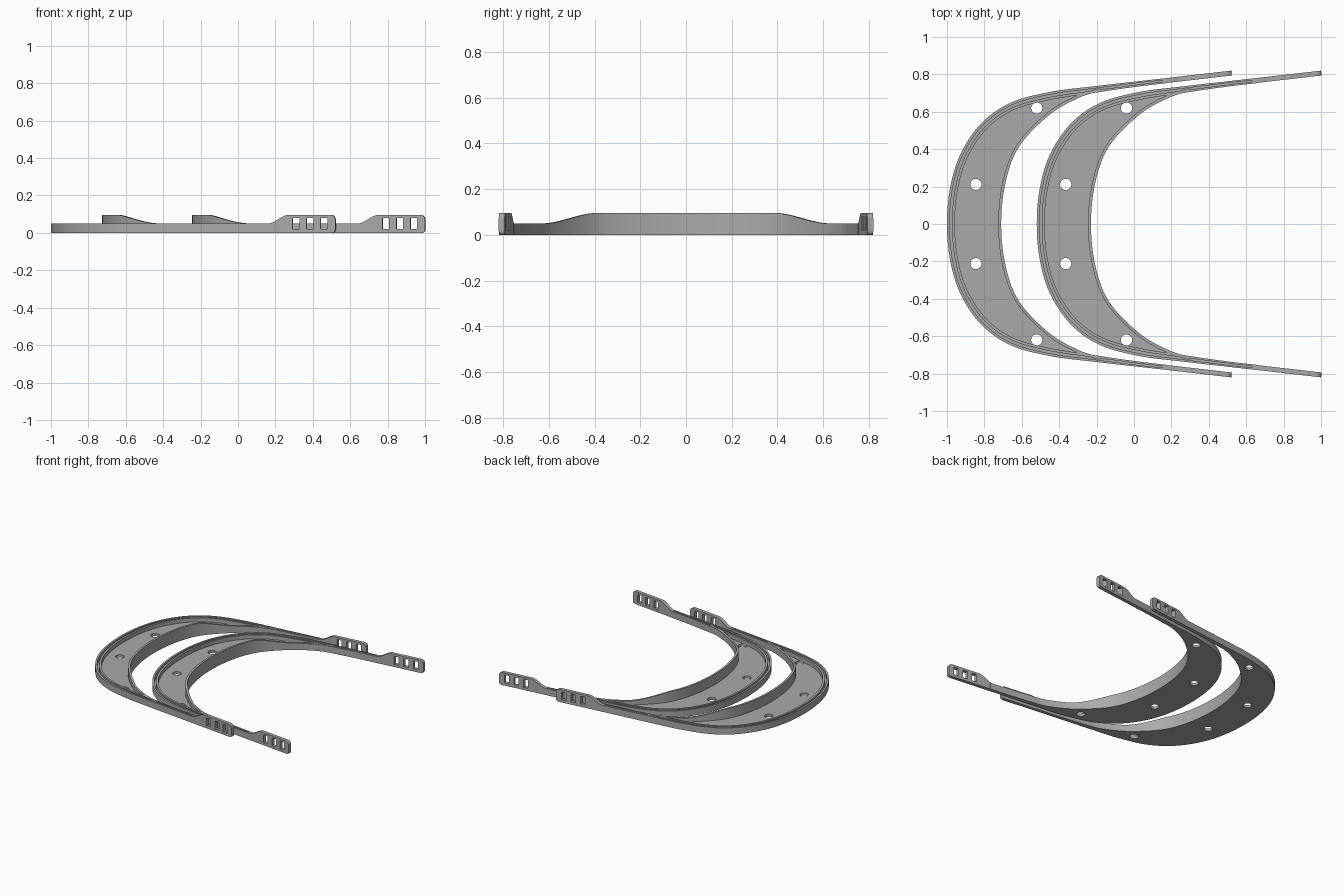
import bpy, bmesh, math
from mathutils import Vector

if "Cube" in bpy.data.objects:
    bpy.data.objects.remove(bpy.data.objects["Cube"])

grey = bpy.data.materials.new("grey plastic")
grey.use_nodes = True
COLOUR = (0.4, 0.4, 0.4, 1)
grey.diffuse_color = COLOUR
grey.node_tree.nodes["Principled BSDF"].inputs["Base Color"].default_value = COLOUR

SPACING = 0.48      # distance between the two nested frames
RIM, TALL, FLOOR = 0.05, 0.096, 0.02
ARM_START = 0.15


def ease(a, b, v):
    t = min(max((v - a) / (b - a), 0), 1)
    return t * t * (3 - 2 * t)


def spline(half, steps=10):
    """Smooth path through mirrored points, running from -y to +y."""
    pts = [Vector((x, -y)) for x, y in reversed(half[1:])] + [Vector(p) for p in half]
    pts = [2 * pts[0] - pts[1]] + pts + [2 * pts[-1] - pts[-2]]
    path = []
    for a, b, c, d in zip(pts, pts[1:], pts[2:], pts[3:]):
        for i in range(steps):
            t = i / steps
            path.append(0.5 * (2 * b + (c - a) * t + (2 * a - 5 * b + 4 * c - d) * t ** 2
                               + (3 * b - a - 3 * c + d) * t ** 3))
    return path + [pts[-2]]


def shift(path, dist):
    """Move a path towards the inside of the frame by dist(point)."""
    out = []
    for i, p in enumerate(path):
        t = (path[min(i + 1, len(path) - 1)] - path[max(i - 1, 0)]).normalized()
        out.append(p + Vector((t.y, -t.x)) * dist(p))
    return out


def finish(bm, name):
    """Make the mesh and place one copy in each frame."""
    bmesh.ops.recalc_face_normals(bm, faces=bm.faces)
    mesh = bpy.data.meshes.new(name)
    bm.to_mesh(mesh)
    bm.free()
    mesh.materials.append(grey)
    for n, side in enumerate(("rear", "front")):
        ob = bpy.data.objects.new(f"{side}_{name}", mesh)
        ob.location.x = n * SPACING
        bpy.context.collection.objects.link(ob)
    bpy.ops.object.select_all(action='DESELECT')
    ob.select_set(True)
    bpy.context.view_layer.objects.active = ob


def ribbon(name, path, near, far, z0, top):
    """Wall following a path, with a varying thickness and height."""
    bm = bmesh.new()
    rings = []
    for p, a, b in zip(path, shift(path, near), shift(path, far)):
        rings.append([bm.verts.new((q.x, q.y, z)) for q, z in
                      ((a, z0), (b, z0), (b, top(p)), (a, top(p)))])
    for r, s in zip(rings, rings[1:]):
        for i in range(4):
            j = (i + 1) % 4
            bm.faces.new((r[i], r[j], s[j], s[i]))
    bm.faces.new(rings[0])
    bm.faces.new(rings[-1])
    finish(bm, name)
    bpy.ops.object.shade_smooth_by_angle(angle=math.radians(35))


def slab(name, loops, place, depth):
    """Flat outline with holes, given thickness along depth."""
    bm = bmesh.new()
    for loop in loops:
        vs = [bm.verts.new(place(*p)) for p in loop]
        for a, b in zip(vs, vs[1:] + vs[:1]):
            bm.edges.new((a, b))
    bmesh.ops.triangle_fill(bm, edges=bm.edges[:], use_beauty=True)
    geom = bmesh.ops.extrude_face_region(bm, geom=bm.faces[:], use_keep_orig=True)["geom"]
    bmesh.ops.translate(bm, vec=depth, verts=[v for v in geom if isinstance(v, bmesh.types.BMVert)])
    finish(bm, name)
    bpy.ops.object.shade_smooth_by_angle(angle=math.radians(35))


def arc(cx, cy, r, start, end, n):
    return [(cx + r * math.cos(math.radians(start + (end - start) * i / n)),
             cy + r * math.sin(math.radians(start + (end - start) * i / n))) for i in range(n + 1)]


outer = spline([(-1, 0), (-.982, .2), (-.925, .38), (-.815, .54), (-.66, .648),
                (-.45, .706), (-.2, .738), (ARM_START + .03, .781)])
brow = spline([(-.71, 0), (-.685, .23), (-.61, .42), (-.45, .585), (-.3, .672), (-.18, .712)])


def taper(d):
    """Rim gets slimmer towards the arms."""
    return lambda p: d * (1 - .35 * ease(-.5, .1, p.x))


# Grooved rim that holds the visor
ribbon("rim_base", outer, lambda p: 0, taper(.035), 0, lambda p: FLOOR)
ribbon("rim_outer_wall", outer, lambda p: 0, taper(.014), .008, lambda p: RIM)
ribbon("rim_inner_wall", outer, taper(.027), taper(.042), 0, lambda p: RIM)

# Raised wall against the brow
ribbon("brow_wall", brow, lambda p: -.016, lambda p: 0, 0,
       lambda p: TALL - (TALL - RIM) * ease(.38, .62, abs(p.y)))

# Crescent plate with four round holes
edge = [p for p in shift(outer, taper(.034)) if p.x < -.24]
inside = [p for p in shift(brow, lambda p: -.008) if p.x < -.24]
holes = [arc(x, s * y, .03, 0, 345, 23) for x, y in ((-.52, .62), (-.845, .212)) for s in (1, -1)]
slab("crescent_plate", [[tuple(p) for p in edge + inside[::-1]]] + holes,
     lambda x, y: (x, y, 0), (0, 0, FLOOR))

# Side arms with three strap slots each
SLOPE = .115
profile = [(ARM_START, 0)]
profile += arc(.52 - .018, .018, .018, -90, 0, 5) + arc(.52 - .025, TALL - .025, .025, 0, 90, 5)
profile += [(x, RIM + (TALL - RIM) * ease(.16, .27, x))
            for x in (.28 - .01 * i for i in range(13))] + [(ARM_START, RIM)]
slots = [[(x, .02), (x + .036, .02), (x + .036, .08), (x, .08)] for x in (.292, .367, .442)]
for s, label in ((1, "left"), (-1, "right")):
    slab(f"{label}_arm", [profile] + slots,
         lambda x, z: (x, s * (.82 + (x - .52) * SLOPE), z), (.003 * 1, -s * .026, 0))
